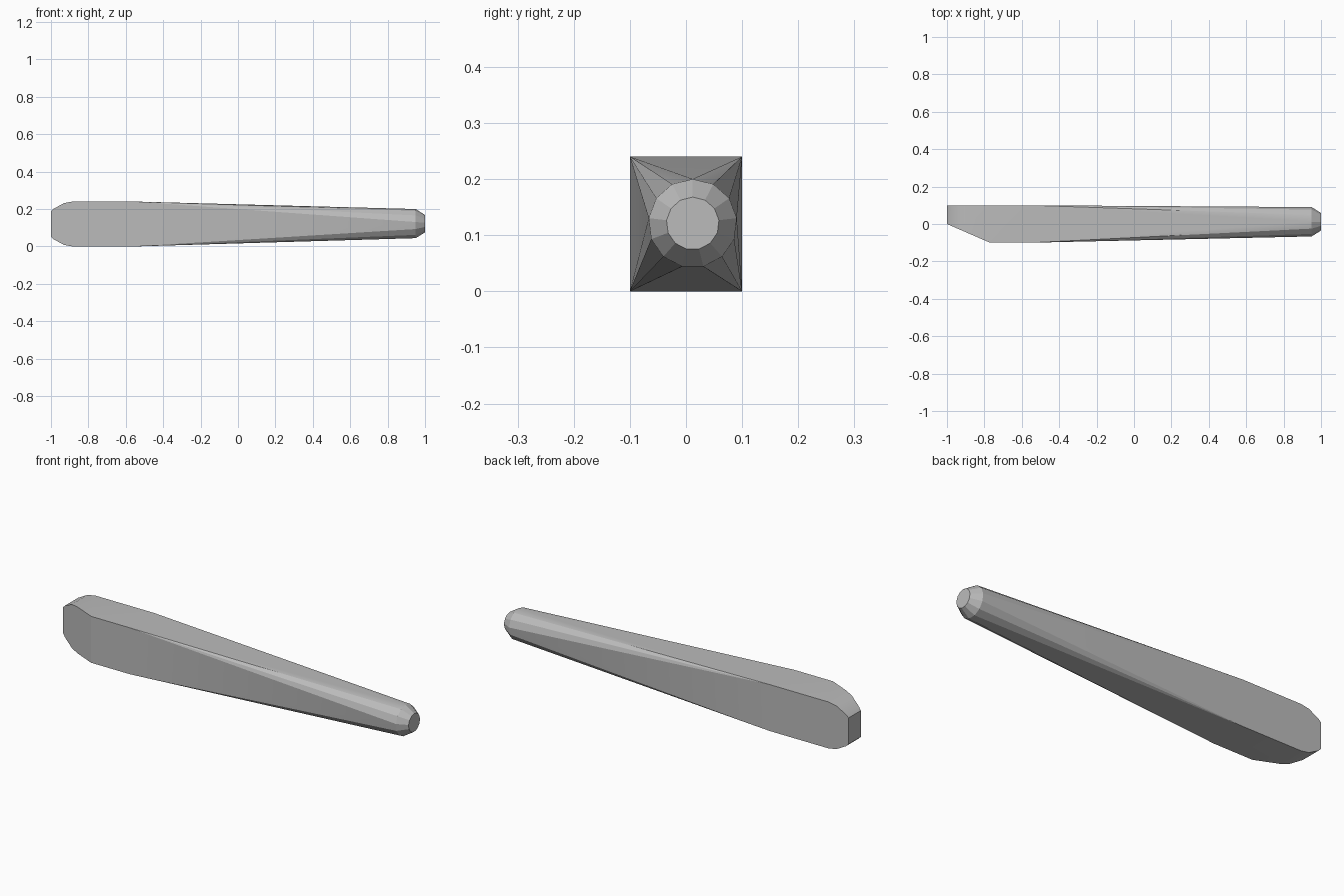
import bpy, bmesh, math

if "Cube" in bpy.data.objects:
    bpy.data.objects.remove(bpy.data.objects["Cube"])

grey = bpy.data.materials.new("plain grey")
grey.diffuse_color = (0.5, 0.5, 0.5, 1)
grey.use_nodes = True
grey.node_tree.nodes["Principled BSDF"].inputs["Base Color"].default_value = grey.diffuse_color

bm = bmesh.new()

# blunt butt: rounded side profile extruded across y
half = [(-1, 0.068), (-0.985, 0.082), (-0.93, 0.112), (-0.885, 0.12), (-0.55, 0.12)]
profile = [(x, 0.12 + h) for x, h in half] + [(x, 0.12 - h) for x, h in reversed(half)]
for y in (-0.1, 0.1):
    for x, z in profile:
        bm.verts.new((x, y, z))
bmesh.ops.convex_hull(bm, input=bm.verts[:])

# slanted cut across the front corner of the butt
bmesh.ops.bisect_plane(bm, geom=bm.verts[:] + bm.edges[:] + bm.faces[:], dist=1e-5,
                       plane_co=(-1, 0, 0), plane_no=(-0.1, -0.23, 0), clear_outer=True)

# round tip: two 13-sided rings, chamfered at the end
N = 13
for x, r in ((0.95, 0.079), (1.0, 0.047)):
    for i in range(N):
        a = 2 * math.pi * i / N
        bm.verts.new((x, 0.012 + r * math.sin(a), 0.121 + r * math.cos(a)))

# wrap butt and tip in one tapering skin
bmesh.ops.delete(bm, geom=bm.edges[:], context='EDGES_FACES')
bmesh.ops.convex_hull(bm, input=bm.verts[:])
loose = [v for v in bm.verts if not v.link_faces]
bmesh.ops.delete(bm, geom=loose, context='VERTS')
bmesh.ops.recalc_face_normals(bm, faces=bm.faces[:])

mesh = bpy.data.meshes.new("tapered_handle")
bm.to_mesh(mesh)
bm.free()
mesh.materials.append(grey)
obj = bpy.data.objects.new("tapered_handle", mesh)
bpy.context.collection.objects.link(obj)
bpy.context.view_layer.objects.active = obj
obj.select_set(True)
bpy.ops.object.shade_smooth_by_angle(angle=math.radians(20))
